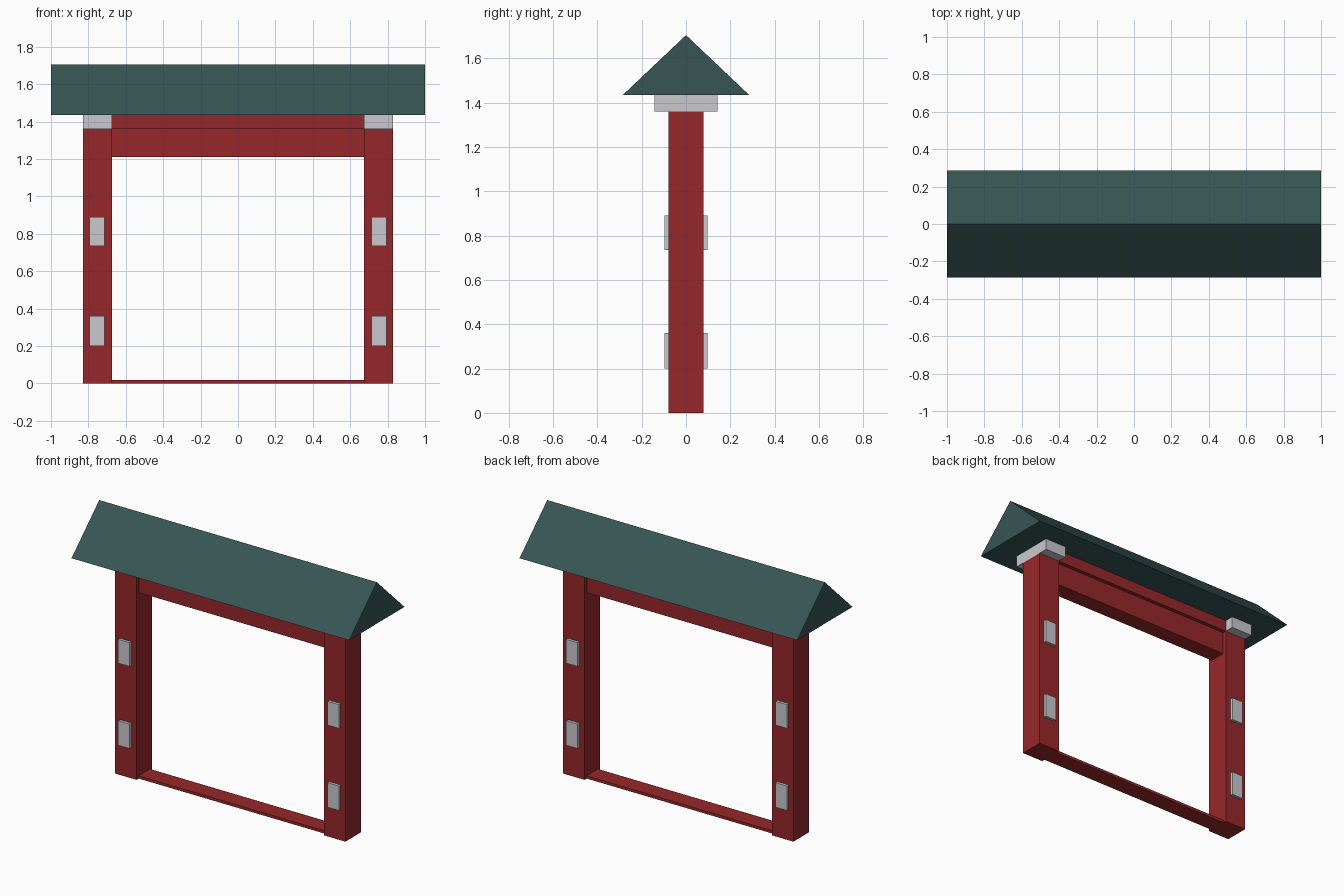
import bpy
import bmesh

if "Cube" in bpy.data.objects:
    bpy.data.objects.remove(bpy.data.objects["Cube"], do_unlink=True)


def srgb(*channels):
    return tuple((c / 255) ** 2.2 for c in channels) + (1.0,)


def make_material(name, colour):
    mat = bpy.data.materials.new(name)
    mat.use_nodes = True
    mat.diffuse_color = colour
    mat.node_tree.nodes["Principled BSDF"].inputs["Base Color"].default_value = colour
    return mat


RED = make_material("red paint", srgb(150, 44, 46))
GREY = make_material("pale grey", srgb(200, 200, 206))
GREEN = make_material("dark green roof", srgb(58, 85, 85))


def finish(name, bm, mat):
    bmesh.ops.recalc_face_normals(bm, faces=bm.faces)
    mesh = bpy.data.meshes.new(name)
    bm.to_mesh(mesh)
    bm.free()
    mesh.materials.append(mat)
    obj = bpy.data.objects.new(name, mesh)
    bpy.context.scene.collection.objects.link(obj)
    return obj


def box(name, x, y, z, mat):
    """Box spanning the (low, high) pairs on each axis."""
    bm = bmesh.new()
    bmesh.ops.create_cube(bm, size=1)
    for v in bm.verts:
        v.co = [lo + (c + 0.5) * (hi - lo) for c, (lo, hi) in zip(v.co, (x, y, z))]
    return finish(name, bm, mat)


INNER, OUTER = 0.675, 0.83
POST_TOP, EAVES, RIDGE = 1.36, 1.435, 1.705

# Posts with caps and raised plates front and back
for side, sign in (("left", 1), ("right", -1)):
    def span(a, b):
        return tuple(sorted((sign * a, sign * b)))

    box(f"{side}_post", span(INNER, OUTER), (-0.08, 0.08), (0, POST_TOP), RED)
    box(f"{side}_post_cap", span(INNER, OUTER), (-0.142, 0.142), (POST_TOP, EAVES), GREY)
    for level, z in (("lower", (0.2, 0.36)), ("upper", (0.735, 0.89))):
        for face, y in (("front", (-0.098, -0.08)), ("back", (0.08, 0.098))):
            box(f"{side}_{level}_{face}_plate", span(0.713, 0.795), y, z, GREY)

# Crossbeams and threshold between the posts
across = (-INNER, INNER)
box("lower_crossbeam", across, (-0.055, 0.055), (1.21, POST_TOP), RED)
box("upper_crossbeam", across, (-0.08, 0.08), (POST_TOP, EAVES), RED)
box("threshold", across, (-0.058, 0.058), (0, 0.018), RED)

# Gable roof, extruded from its triangular end
bm = bmesh.new()
gable = bm.faces.new([bm.verts.new((-1, y, z))
                      for y, z in ((-0.285, EAVES), (0.285, EAVES), (0, RIDGE))])
extruded = bmesh.ops.extrude_face_region(bm, geom=[gable], use_keep_orig=True)
for item in extruded["geom"]:
    if isinstance(item, bmesh.types.BMVert):
        item.co.x = 1
finish("gable_roof", bm, GREEN)
